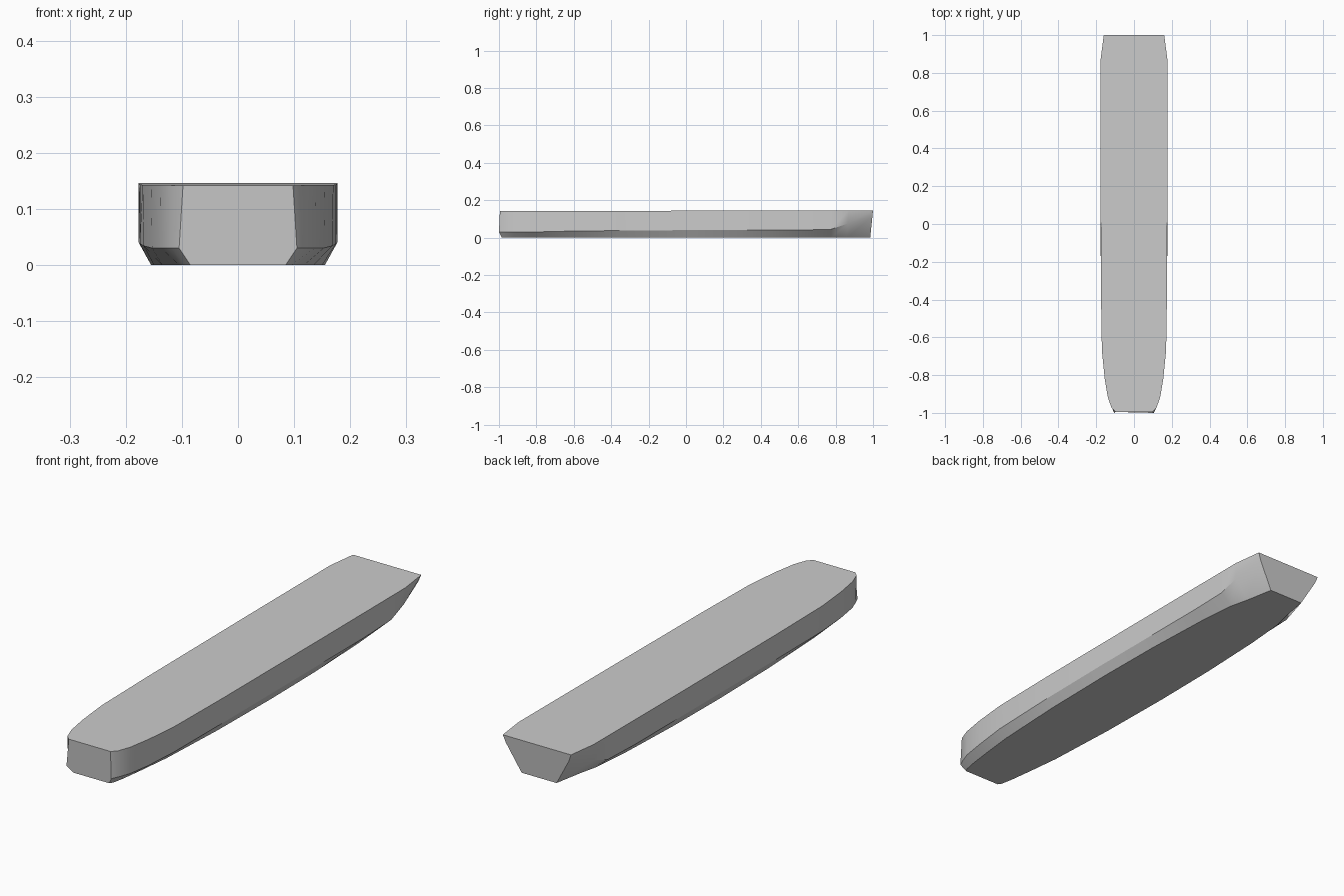
import bpy, bmesh

# Stations along the hull:
# y at deck, y at keel, deck half width, chine half width, chine height, bottom half width
STATIONS = [
    (-0.995, -0.985, 0.098, 0.105, 0.030, 0.085),
    (-0.975, -0.970, 0.118, 0.118, 0.030, 0.095),
    (-0.920, -0.920, 0.138, 0.137, 0.030, 0.105),
    (-0.820, -0.820, 0.155, 0.153, 0.030, 0.118),
    (-0.670, -0.670, 0.170, 0.168, 0.034, 0.135),
    (-0.350, -0.350, 0.175, 0.175, 0.038, 0.150),
    (0.000, 0.000, 0.176, 0.177, 0.040, 0.155),
    (0.300, 0.300, 0.177, 0.177, 0.040, 0.152),
    (0.600, 0.600, 0.177, 0.177, 0.040, 0.140),
    (0.780, 0.775, 0.177, 0.176, 0.045, 0.125),
    (0.870, 0.860, 0.177, 0.172, 0.075, 0.105),
    (1.000, 0.985, 0.160, 0.148, 0.115, 0.082),
]


def build_hull():
    bm = bmesh.new()
    rings = []
    for i, (yt, yb, top, chine, zc, bot) in enumerate(STATIONS):
        zt = 0.142 + 0.004 * (yt + 1) / 2
        yc = yb + (yt - yb) * zc / zt
        if i == 0:
            yc = -1.0
        right = [(bot, yb, 0), (chine, yc, zc), (top, yt, zt)]
        left = [(-x, y, z) for x, y, z in reversed(right)]
        rings.append([bm.verts.new(p) for p in right + left])
    n = len(rings[0])
    for a, b in zip(rings, rings[1:]):
        for k in range(n):
            bm.faces.new((a[k], b[k], b[(k + 1) % n], a[(k + 1) % n]))
    # Bow plate and transom
    bm.faces.new(rings[0])
    bm.faces.new(rings[-1][::-1])
    bmesh.ops.recalc_face_normals(bm, faces=bm.faces)
    mesh = bpy.data.meshes.new("boat_hull")
    bm.to_mesh(mesh)
    bm.free()
    obj = bpy.data.objects.new("boat_hull", mesh)
    bpy.context.collection.objects.link(obj)
    return obj


hull = build_hull()
bpy.context.view_layer.objects.active = hull
hull.select_set(True)
bpy.ops.object.shade_smooth_by_angle(angle=0.5)
